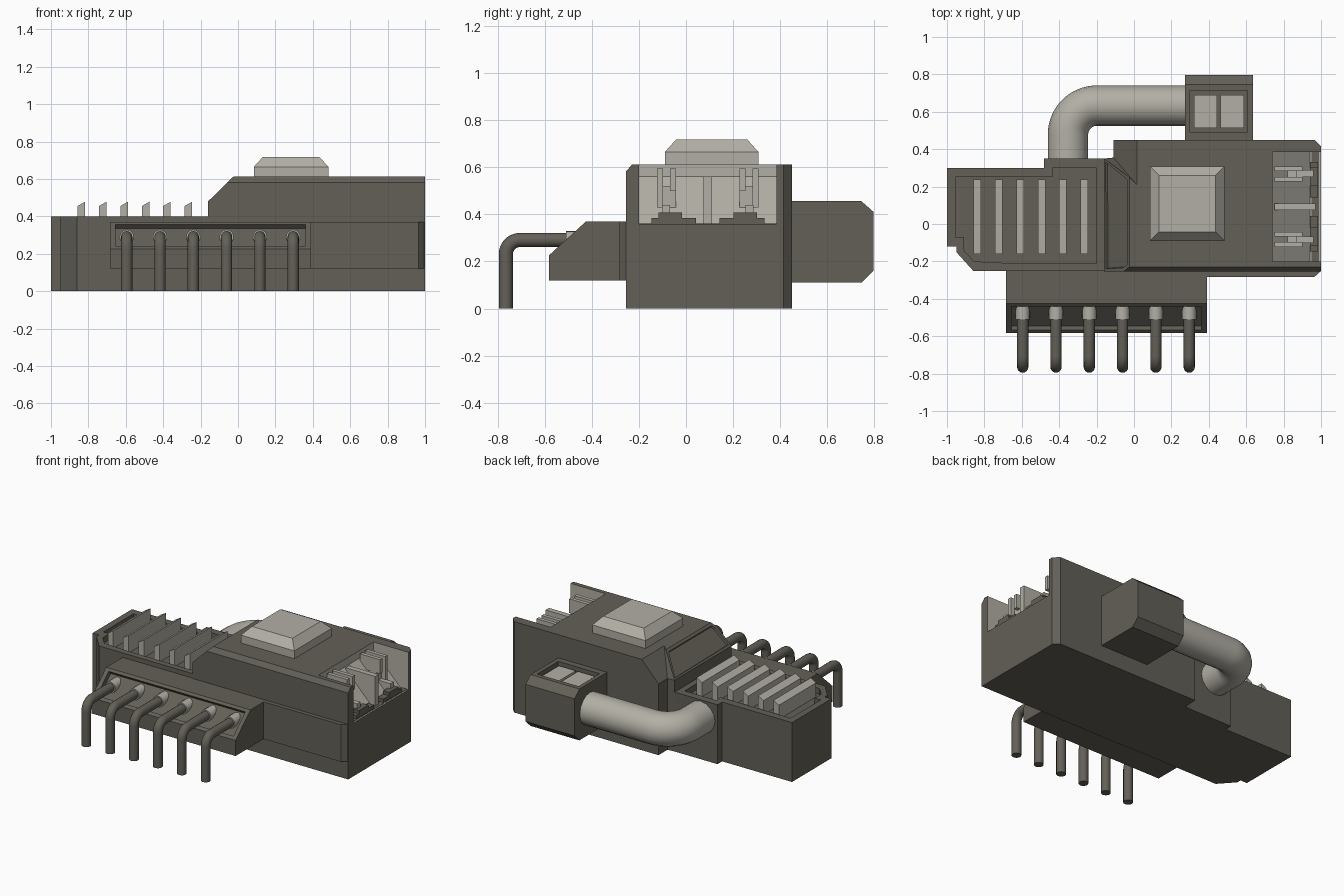
import bpy, bmesh, math
from mathutils import Vector

if "Cube" in bpy.data.objects:
    bpy.data.objects.remove(bpy.data.objects["Cube"])


def material(name, rgb):
    m = bpy.data.materials.new(name)
    m.diffuse_color = (*rgb, 1)
    m.use_nodes = True
    m.node_tree.nodes["Principled BSDF"].inputs["Base Color"].default_value = m.diffuse_color
    return m


DARK = material("dark warm grey", (0.125, 0.117, 0.096))
LIGHT = material("light warm grey", (0.45, 0.43, 0.38))


def finish(name, bm, mat):
    bmesh.ops.recalc_face_normals(bm, faces=bm.faces)
    me = bpy.data.meshes.new(name)
    bm.to_mesh(me)
    bm.free()
    ob = bpy.data.objects.new(name, me)
    me.materials.append(mat)
    bpy.context.collection.objects.link(ob)
    return ob


def loft(rings, bm=None):
    """Closed solid through rings with equal point counts."""
    bm = bm or bmesh.new()
    vs = [[bm.verts.new(p) for p in r] for r in rings]
    n = len(vs[0])
    for a, b in zip(vs, vs[1:]):
        for i in range(n):
            bm.faces.new((a[i], a[(i + 1) % n], b[(i + 1) % n], b[i]))
    bm.faces.new(vs[0])
    bm.faces.new(vs[-1])
    bmesh.ops.recalc_face_normals(bm, faces=bm.faces)
    return bm


def prism(name, axis, poly, lo, hi, mat=DARK):
    place = {"x": lambda a, b, h: (h, a, b),
             "y": lambda a, b, h: (a, h, b),
             "z": lambda a, b, h: (a, b, h)}[axis]
    return finish(name, loft([[place(a, b, h) for a, b in poly] for h in (lo, hi)]), mat)


def box(name, x0, x1, y0, y1, z0, z1, mat=DARK):
    return prism(name, "z", [(x0, y0), (x1, y0), (x1, y1), (x0, y1)], z0, z1, mat)


def carve(ob, cutter):
    mod = ob.modifiers.new("cut", "BOOLEAN")
    mod.operation, mod.solver, mod.object = "DIFFERENCE", "EXACT", cutter
    bpy.context.view_layer.objects.active = ob
    bpy.ops.object.modifier_apply(modifier=mod.name)
    bpy.data.objects.remove(cutter)


def tube(name, pts, r, mat):
    cu = bpy.data.curves.new(name, "CURVE")
    cu.dimensions = "3D"
    cu.bevel_depth, cu.bevel_resolution, cu.use_fill_caps = r, 6, True
    sp = cu.splines.new("POLY")
    sp.points.add(len(pts) - 1)
    for p, c in zip(sp.points, pts):
        p.co = (*c, 1)
    cu.materials.append(mat)
    ob = bpy.data.objects.new(name, cu)
    bpy.context.collection.objects.link(ob)
    bpy.ops.object.select_all(action="DESELECT")
    ob.select_set(True)
    bpy.context.view_layer.objects.active = ob
    bpy.ops.object.convert(target="MESH")
    bpy.ops.object.shade_smooth_by_angle()


def arc(cx, cy, r, a0, a1, n=12):
    return [(cx + r * math.cos(math.radians(a0 + (a1 - a0) * i / n)),
             cy + r * math.sin(math.radians(a0 + (a1 - a0) * i / n))) for i in range(n + 1)]


# Low left housing with a shallow tray in its top
low = prism("low_housing", "z", [
    (-1, 0.3), (-1, -0.12), (-0.95, -0.12), (-0.95, -0.15), (-0.86, -0.25), (-0.1, -0.25),
    (-0.1, 0.35), (-0.48, 0.35), (-0.48, 0.3)], 0, 0.4)
carve(low, prism("tray_cutter", "z", [
    (-0.955, 0.25), (-0.955, -0.07), (-0.91, -0.07), (-0.91, -0.14), (-0.855, -0.2),
    (-0.65, -0.21), (-0.2, -0.21), (-0.2, 0.3), (-0.435, 0.3), (-0.435, 0.25)], 0.36, 0.5))

# Slanted cooling fins standing in the tray
for i in range(6):
    x = -0.858 + i * 0.1145
    prism(f"fin_{i + 1}", "y", [(x, 0.35), (x + 0.04, 0.35), (x + 0.04, 0.478), (x, 0.455)],
          -0.16, 0.237, LIGHT)

# Tall right housing with a sloped left end
base = [(-0.16, -0.255), (-0.16, 0.35), (-0.11, 0.355), (-0.11, 0.45),
        (0.965, 0.45), (1, 0.415), (1, -0.255)]
top = [(-0.025, -0.255), (-0.025, 0.25), (0.015, 0.21), (0.015, 0.45)] + base[4:]
bm = loft([[(x, y, z) for x, y in r] for r, z in ((base, 0), (base, 0.48), (top, 0.612))])
# chamfer the long front top edge
cut = bmesh.ops.bisect_plane(bm, geom=bm.verts[:] + bm.edges[:] + bm.faces[:],
                             plane_co=(0, -0.255, 0.582), plane_no=(0, -0.76, 0.65),
                             clear_outer=True)
bmesh.ops.edgeloop_fill(bm, edges=[e for e in cut["geom_cut"] if isinstance(e, bmesh.types.BMEdge)])
bmesh.ops.recalc_face_normals(bm, faces=bm.faces)
# sunken panel on the slope
slope = max((f for f in bm.faces if f.normal.x < -0.4 and f.normal.z > 0.4),
            key=lambda f: f.calc_area())
bmesh.ops.inset_individual(bm, faces=[slope], thickness=0.022, depth=0)
bmesh.ops.inset_individual(bm, faces=[slope], thickness=0.005, depth=-0.012)
tall = finish("tall_housing", bm, DARK)

# Socket bay open to the top and right, light inside
carve(tall, prism("bay_cutter", "y", [
    (0.74, 0.8), (0.74, 0.56), (0.94, 0.36), (1.1, 0.36), (1.1, 0.8)], -0.2, 0.385))
tall.data.materials.append(LIGHT)
for f in tall.data.polygons:
    c = f.center
    if 0.735 < c.x < 0.995 and -0.205 < c.y < 0.39 and 0.355 < c.z < 0.605:
        f.material_index = 1

# Socket bay fittings, mirrored about the bay's middle
MID = 0.0925
box("bay_rib", 0.75, 0.97, MID - 0.018, MID + 0.018, 0.36, 0.56, LIGHT)
for side, s in (("front", -1), ("back", 1)):
    def fitting(name, a, b, x0, x1, z0, z1, mat):
        y0, y1 = sorted((MID + s * a, MID + s * b))
        box(f"{side}_{name}", x0, x1, y0, y1, z0, z1, mat)
    fitting("clip_outer", 0.19, 0.215, 0.75, 0.9, 0.43, 0.595, LIGHT)
    fitting("clip_inner", 0.135, 0.16, 0.75, 0.9, 0.5, 0.595, LIGHT)
    fitting("clip_bridge", 0.135, 0.215, 0.82, 0.87, 0.43, 0.52, LIGHT)
    fitting("clip_stem", 0.16, 0.195, 0.86, 0.96, 0.36, 0.44, LIGHT)
    fitting("bay_step", 0.05, 0.24, 0.94, 0.985, 0.355, 0.385, DARK)
    fitting("bay_tooth", 0.11, 0.21, 0.94, 0.985, 0.38, 0.407, DARK)
box("bay_sill", 0.95, 0.99, -0.2, 0.385, 0.35, 0.362)

# Front side rail
prism("front_rail", "z", [(0.3, -0.24), (0.3, -0.283), (0.965, -0.283), (1, -0.25)], 0.12, 0.37)

# Pin header with a pocket sunk square to its slope
header = prism("pin_header", "x", [(-0.24, 0.12), (-0.583, 0.12), (-0.583, 0.225),
                                   (-0.425, 0.37), (-0.24, 0.37)], -0.685, 0.39)
n = Vector((-0.676, 0.737))
p, q = Vector((-0.44, 0.3562)), Vector((-0.566, 0.2406))
carve(header, prism("pocket_cutter", "x", [tuple(v) for v in (
    p + n * 0.1, q + n * 0.1, q - n * 0.03, p - n * 0.03)], -0.655, 0.362))

# Bent pins with light collars
for i in range(6):
    x = -0.595 + i * 0.178
    path = [(-0.4, 0.291)] + arc(-0.705, 0.231, 0.06, 90, 180) + [(-0.765, 0)]
    tube(f"pin_{i + 1}", [(x, y, z) for y, z in path], 0.03, DARK)
    tube(f"pin_collar_{i + 1}", [(x, -0.51, 0.291), (x, -0.39, 0.291)], 0.038, LIGHT)

# Stepped button on top
rect = lambda x0, x1, y0, y1, z: [(x0, y0, z), (x1, y0, z), (x1, y1, z), (x0, y1, z)]
finish("top_button", loft([rect(0.085, 0.483, -0.09, 0.308, 0.6),
                           rect(0.085, 0.483, -0.09, 0.308, 0.665),
                           rect(0.133, 0.435, -0.042, 0.26, 0.718)]), LIGHT)

# Rear box with two light windows in a sunken frame
rear = prism("rear_box", "x", [(0.44, 0.11), (0.745, 0.11), (0.797, 0.16), (0.797, 0.41),
                               (0.745, 0.456), (0.44, 0.456)], 0.273, 0.637)
carve(rear, box("window_cutter", 0.3, 0.608, 0.492, 0.715, 0.425, 0.6))
for i, x in enumerate((0.32, 0.463)):
    box(f"window_{i + 1}", x, x + 0.125, 0.513, 0.69, 0.42, 0.44, LIGHT)

# Thick bent pipe from the rear box to the low housing
path = [(0.3, 0.633)] + arc(-0.198, 0.478, 0.155, 90, 180, 16) + [(-0.353, 0.33)]
tube("rear_pipe", [(x, y, 0.283) for x, y in path], 0.108, LIGHT)
